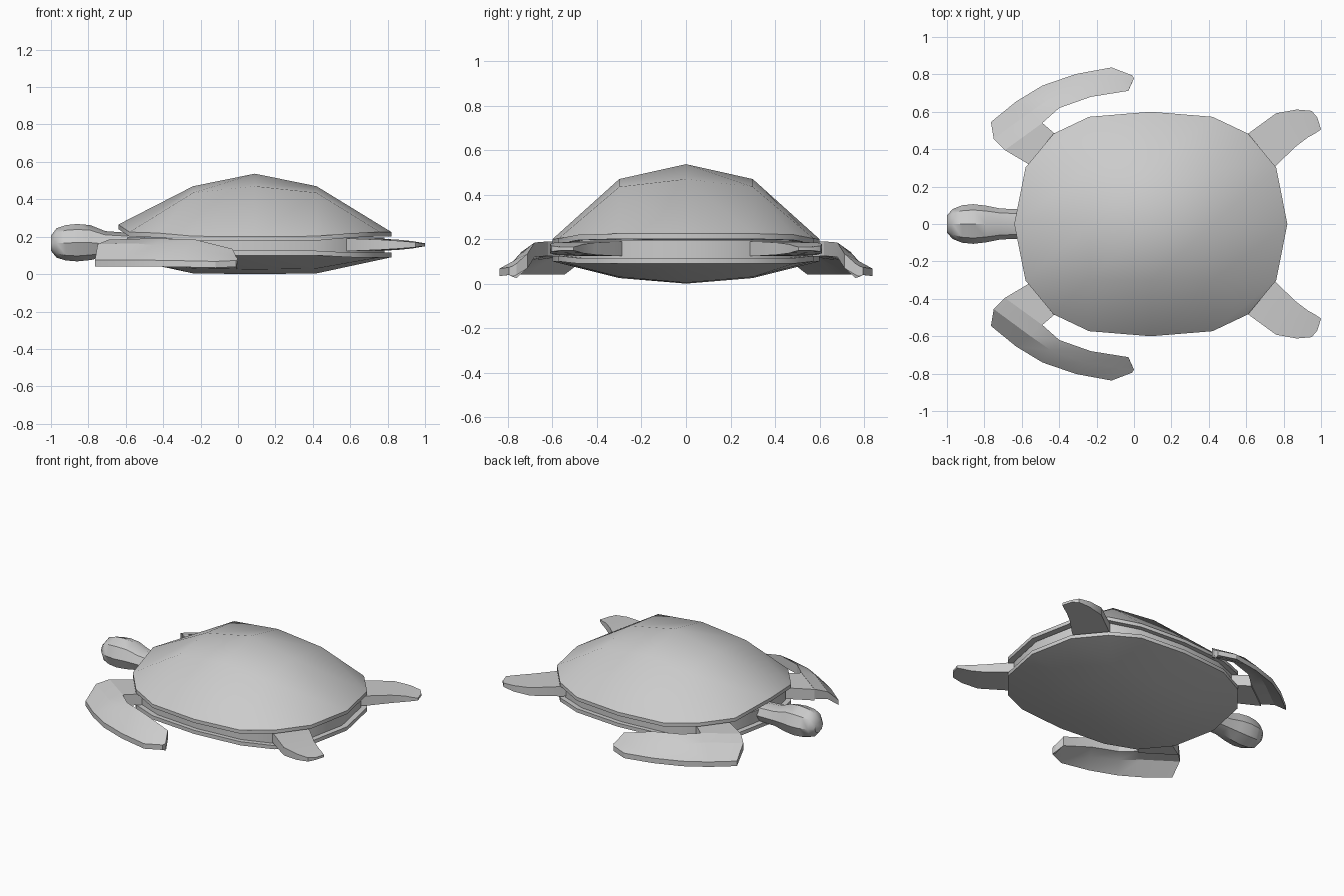
import bpy, bmesh, math

if "Cube" in bpy.data.objects:
    bpy.data.objects.remove(bpy.data.objects["Cube"])


def finish(name, bm, angle=30, mirror=False):
    bmesh.ops.remove_doubles(bm, verts=bm.verts, dist=0.0005)
    bmesh.ops.recalc_face_normals(bm, faces=bm.faces)
    me = bpy.data.meshes.new(name)
    bm.to_mesh(me)
    bm.free()
    ob = bpy.data.objects.new(name, me)
    bpy.context.collection.objects.link(ob)
    bpy.ops.object.select_all(action='DESELECT')
    ob.select_set(True)
    bpy.context.view_layer.objects.active = ob
    bpy.ops.object.shade_smooth_by_angle(angle=math.radians(angle))
    if mirror:
        m = ob.modifiers.new("Mirror", 'MIRROR')
        m.use_axis = (False, True, False)
        m.use_mirror_merge = False
    return ob


# One quadrant of the rounded 4x4 shell grid
QUAD = {(0, 0): (0, 0), (1, 0): (.33, 0), (2, 0): (.73, 0),
        (0, 1): (0, .3), (1, 1): (.33, .3), (2, 1): (.67, .302),
        (0, 2): (0, .6), (1, 2): (.33, .573), (2, 2): (.52, .483)}
RIM = ([(i, -2) for i in range(-2, 2)] + [(2, j) for j in range(-2, 2)]
       + [(i, 2) for i in range(2, -2, -1)] + [(-2, j) for j in range(2, -2, -1)])


def pos(i, j, s=1.0):
    x, y = QUAD[abs(i), abs(j)]
    return .09 + s * math.copysign(x, i), s * math.copysign(y, j)


def shell(name, height, thick):
    bm = bmesh.new()
    v = {(i, j): bm.verts.new((*pos(i, j), height(i, j)))
         for i in range(-2, 3) for j in range(-2, 3)}
    for i in range(-2, 2):
        for j in range(-2, 2):
            bm.faces.new((v[i, j], v[i + 1, j], v[i + 1, j + 1], v[i, j + 1]))
    # rim wall turning in to a closed inner lip
    edge = [v[k] for k in RIM]
    low = [bm.verts.new((*pos(*k), v[k].co.z + thick)) for k in RIM]
    lip = [bm.verts.new((*pos(*k, .9), v[k].co.z + thick)) for k in RIM]
    for a, b in ((edge, low), (low, lip)):
        for n in range(16):
            m = (n + 1) % 16
            bm.faces.new((a[n], a[m], b[m], b[n]))
    bm.faces.new(lip)
    return finish(name, bm, 35)


def top_z(i, j):
    if (i, j) == (-2, 0):
        return .265
    key = (abs(i), abs(j))
    return {(0, 0): .537, (1, 0): .47, (0, 1): .47, (1, 1): .435,
            (0, 2): .20, (1, 2): .203, (2, 2): .22}.get(key, .225)


def belly_z(i, j):
    key = (abs(i), abs(j))
    return {(0, 0): .0, (1, 0): .004, (0, 1): .025, (1, 1): .03,
            (0, 2): .10, (1, 2): .10}.get(key, .09)


shell("upper_shell", top_z, -.024)
shell("belly_shell", belly_z, .025)

# Recessed body between the two shells
bm = bmesh.new()
ring = [[bm.verts.new((*pos(*k, .95), z)) for k in RIM] for z in (.1, .195)]
for n in range(16):
    m = (n + 1) % 16
    bm.faces.new((ring[0][n], ring[0][m], ring[1][m], ring[1][n]))
for r in ring:
    bm.faces.new(r)
finish("body", bm)

# Head and neck: octagonal loft of (x, half width, bottom, top)
bm = bmesh.new()
rings = []
for x, w, lo, hi in ((-1, .045, .125, .205), (-.97, .08, .088, .245), (-.92, .1, .073, .262),
                     (-.86, .106, .068, .268), (-.79, .098, .075, .262),
                     (-.71, .082, .093, .23), (-.5, .078, .1, .215)):
    c, h = (lo + hi) / 2, (hi - lo) / 2
    rings.append([bm.verts.new((x, w * math.cos(a * math.pi / 4), c + h * math.sin(a * math.pi / 4)))
                  for a in range(8)])
for a, b in zip(rings, rings[1:]):
    for n in range(8):
        m = (n + 1) % 8
        bm.faces.new((a[n], a[m], b[m], b[n]))
bm.faces.new(rings[0])
bm.faces.new(rings[-1])
finish("head", bm, 40)


def blade(name, stations, thick):
    """Solid strip through cross stations of top points, mirrored across y."""
    bm = bmesh.new()
    loops = []
    for st in stations:
        t = [bm.verts.new(p) for p in st]
        b = [bm.verts.new((p[0], p[1], p[2] - d)) for p, d in zip(st, thick)]
        loops.append(t + b[::-1])
    for a, b in zip(loops, loops[1:]):
        for n in range(len(a)):
            m = (n + 1) % len(a)
            bm.faces.new((a[n], a[m], b[m], b[n]))
    bm.faces.new(loops[0])
    bm.faces.new(loops[-1])
    return finish(name, bm, 20, True)


# Front flippers: short arm plus swept-back drooping blade
blade("front_arm", [[(-.48, .27, .19), (-.35, .42, .19)],
                    [(-.69, .395, .183), (-.49, .54, .188)]], (.075, .075))
blade("front_flipper", [
    [(-.765, .545, .075), (-.75, .455, .16), (-.69, .395, .185)],
    [(-.63, .655, .075), (-.56, .595, .165), (-.49, .54, .19)],
    [(-.49, .74, .075), (-.445, .675, .155), (-.40, .62, .19)],
    [(-.31, .802, .072), (-.27, .74, .142), (-.23, .68, .185)],
    [(-.12, .837, .068), (-.075, .77, .105), (-.03, .712, .135)],
    [(-.01, .795, .073), (0, .778, .08), (-.008, .762, .09)]], (.034, .05, .065))

# Rear flippers: tapering thickness toward the tip
bm = bmesh.new()
loops = []
for (ax, ay), (bx, by), h in (((.5, .40), (.66, .24), .033), ((.61, .483), (.76, .312), .033),
                              ((.76, .592), (.86, .41), .027), ((.87, .612), (.93, .463), .02),
                              ((.95, .605), (.97, .485), .013), ((.98, .57), (1, .505), .008)):
    loops.append([bm.verts.new(p) for p in ((ax, ay, .157 + h), (bx, by, .157 + h),
                                            (bx, by, .157 - h), (ax, ay, .157 - h))])
for a, b in zip(loops, loops[1:]):
    for n in range(4):
        m = (n + 1) % 4
        bm.faces.new((a[n], a[m], b[m], b[n]))
bm.faces.new(loops[0])
bm.faces.new(loops[-1])
finish("rear_flipper", bm, 30, True)
